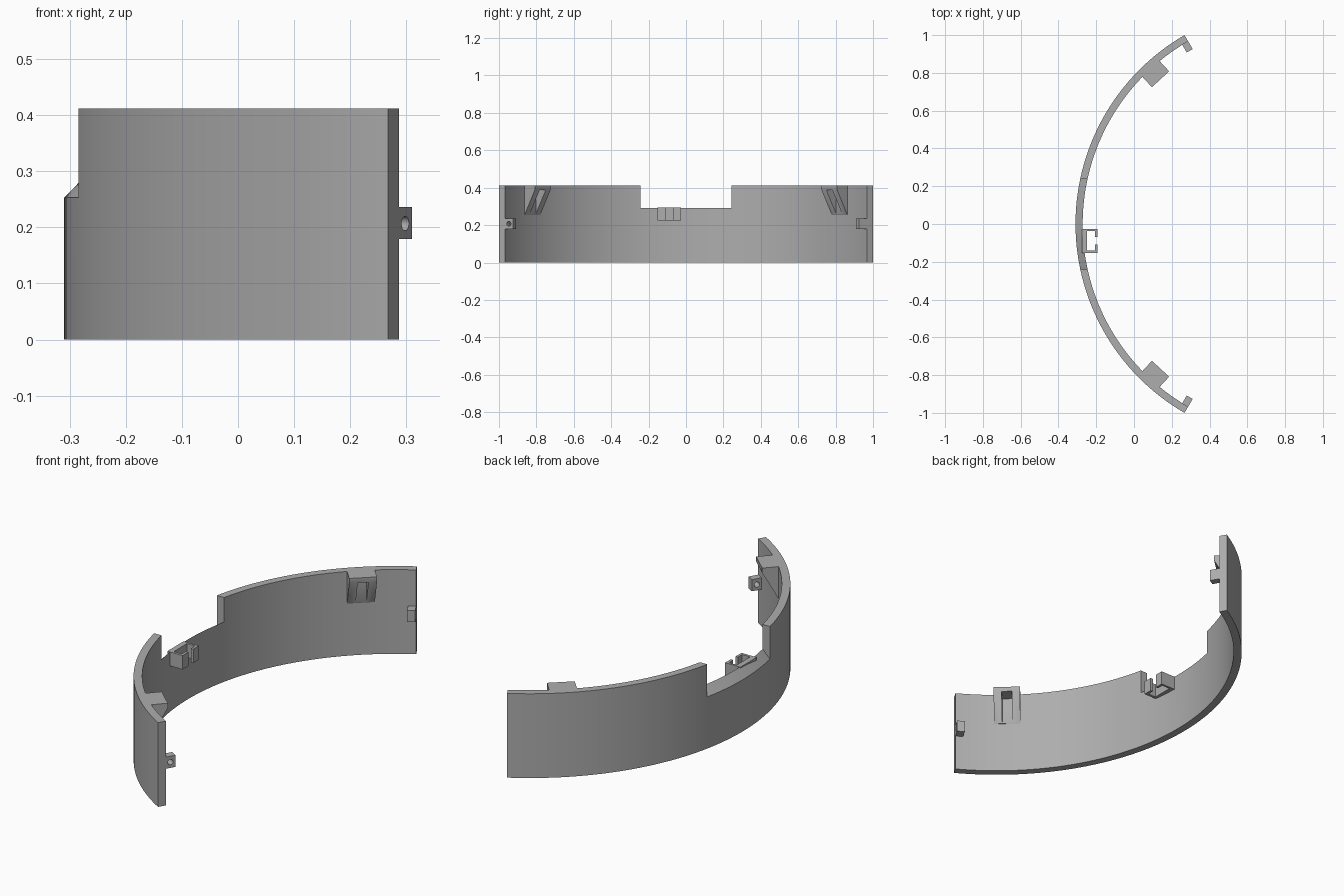
import bpy, bmesh, math
from mathutils import Matrix, Vector

cube = bpy.data.objects.get("Cube")
if cube:
    bpy.data.objects.remove(cube, do_unlink=True)

CX = 0.845            # centre of the arc on x
R_OUT, R_IN = 1.1547, 1.1167
HEIGHT = 0.412

grey = bpy.data.materials.new("plain_grey")
grey.use_nodes = True
colour = (0.42, 0.42, 0.42, 1)
grey.diffuse_color = colour
grey.node_tree.nodes["Principled BSDF"].inputs["Base Color"].default_value = colour


def frame(angle):
    """Local x points outward from the arc centre, y along the wall."""
    return Matrix.Translation((CX, 0, 0)) @ Matrix.Rotation(math.pi - angle, 4, 'Z')


def finish(name, bm, matrix=Matrix.Identity(4)):
    bm.transform(matrix)
    bmesh.ops.recalc_face_normals(bm, faces=bm.faces)
    mesh = bpy.data.meshes.new(name)
    bm.to_mesh(mesh)
    bm.free()
    mesh.materials.append(grey)
    obj = bpy.data.objects.new(name, mesh)
    bpy.context.collection.objects.link(obj)
    return obj


def sweep(name, rings, matrix=Matrix.Identity(4)):
    """Solid through a row of matching cross-sections, capped at both ends."""
    bm = bmesh.new()
    rows = [[bm.verts.new(p) for p in ring] for ring in rings]
    n = len(rows[0])
    for a, b in zip(rows, rows[1:]):
        for i in range(n):
            j = (i + 1) % n
            bm.faces.new((a[i], a[j], b[j], b[i]))
    bm.faces.new(rows[0])
    bm.faces.new(rows[-1])
    return finish(name, bm, matrix)


def arc(name, profile, half_angle, steps):
    angles = [half_angle * (2 * i / steps - 1) for i in range(steps + 1)]
    return sweep(name, [[frame(a) @ Vector((r, 0, z)) for r, z in profile] for a in angles])


def prism(name, profile, y0, y1, matrix=Matrix.Identity(4)):
    return sweep(name, [[(x, y, z) for x, z in profile] for y in (y0, y1)], matrix)


def box(name, x, y, z, matrix=Matrix.Identity(4)):
    corners = [(x[0], z[0]), (x[1], z[0]), (x[1], z[1]), (x[0], z[1])]
    return prism(name, corners, y[0], y[1], matrix)


def rod(name, radius, length, matrix):
    bm = bmesh.new()
    bmesh.ops.create_cone(bm, cap_ends=True, segments=24, radius1=radius,
                          radius2=radius, depth=length)
    return finish(name, bm, matrix)


def combine(obj, tool, operation='DIFFERENCE'):
    mod = obj.modifiers.new("cut", 'BOOLEAN')
    mod.object, mod.operation, mod.solver = tool, operation, 'EXACT'
    bpy.context.view_layer.objects.active = obj
    bpy.ops.object.modifier_apply(modifier=mod.name)
    bpy.data.objects.remove(tool, do_unlink=True)


def smooth(obj):
    bpy.ops.object.select_all(action='DESELECT')
    obj.select_set(True)
    bpy.context.view_layer.objects.active = obj
    bpy.ops.object.shade_smooth_by_angle(angle=math.radians(30))


# Curved wall with a bevelled notch in its top edge
wall = arc("curved_wall", [(R_IN, 0), (R_OUT, 0), (R_OUT, HEIGHT), (R_IN, HEIGHT)],
           math.radians(60), 80)
notch = arc("notch_cutter", [(R_IN - 0.05, 0.344), (R_OUT + 0.05, 0.201),
                             (R_OUT + 0.05, 0.5), (R_IN - 0.05, 0.5)],
            math.radians(18), 24)
combine(notch, box("notch_limit", (-1, 1), (-0.242, 0.242), (0, 1)), 'INTERSECT')
combine(wall, notch)
smooth(wall)

# Open clip on the inside, below the notch
clip = box("cable_clip", (-0.275, -0.193), (-0.153, -0.027), (0.225, 0.293))
combine(clip, box("clip_hollow", (-0.249, -0.206), (-0.14, -0.038), (0, 1)))
combine(clip, box("clip_slot", (-0.22, -0.1), (-0.108, -0.07), (0, 1)))

for side, word in ((1, "back"), (-1, "front")):
    # Tapered screw bracket under the top edge
    at = frame(side * math.radians(47.4))
    bracket = prism(word + "_screw_bracket",
                    [(1.125, HEIGHT), (1.041, HEIGHT), (1.041, 0.388),
                     (1.115, 0.255), (1.125, 0.255)], -0.062, 0.062, at)
    combine(bracket, box("screw_pocket", (1.0, 1.112), (-0.024, 0.024), (0.2, 0.388), at))
    combine(bracket, rod("screw_hole", 0.016, 0.1, at @ Matrix.Translation((1.07, 0, 0.41))))
    smooth(bracket)

    # Pierced joining tab at the end of the wall
    at = frame(side * math.radians(60))
    tab = box(word + "_end_tab", (1.069, 1.122), sorted((0, side * 0.036)),
              (0.179, 0.236), at)
    combine(tab, rod("tab_hole", 0.013, 0.2, at @ Matrix.Translation((1.094, 0, 0.207))
                     @ Matrix.Rotation(math.pi / 2, 4, 'X')))
    smooth(tab)
